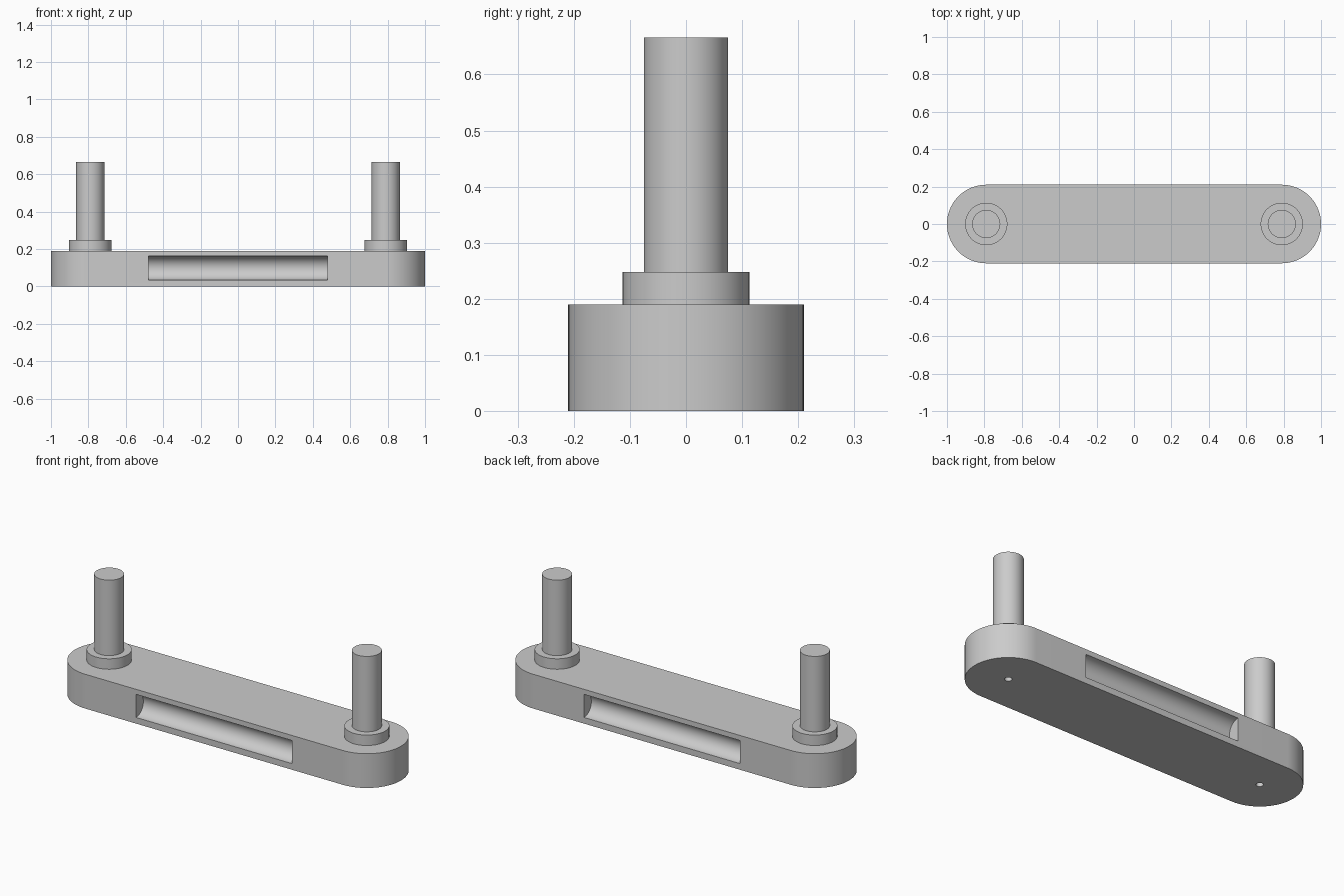
import bpy
import bmesh
import math
from mathutils import Matrix, Vector

cube = bpy.data.objects.get("Cube")
if cube:
    bpy.data.objects.remove(cube, do_unlink=True)

HALF = 0.79      # distance from the middle to each peg
RADIUS = 0.21    # rounded end of the bar
HEIGHT = 0.19    # bar thickness

grey = bpy.data.materials.new("plain grey")
grey.use_nodes = True
grey.diffuse_color = (0.6, 0.6, 0.6, 1)
grey.node_tree.nodes["Principled BSDF"].inputs["Base Color"].default_value = grey.diffuse_color


def finish(bm, name):
    bmesh.ops.recalc_face_normals(bm, faces=bm.faces)
    mesh = bpy.data.meshes.new(name)
    bm.to_mesh(mesh)
    bm.free()
    mesh.materials.append(grey)
    obj = bpy.data.objects.new(name, mesh)
    bpy.context.collection.objects.link(obj)
    return obj


def cylinder(name, radius, length, centre, axis="Z", segments=64):
    bm = bmesh.new()
    turn = Matrix.Rotation(math.pi / 2, 4, "Y") if axis == "X" else Matrix()
    bmesh.ops.create_cone(bm, cap_ends=True, segments=segments, radius1=radius,
                          radius2=radius, depth=length,
                          matrix=Matrix.Translation(centre) @ turn)
    return finish(bm, name)


def smooth(obj):
    bpy.ops.object.select_all(action="DESELECT")
    obj.select_set(True)
    bpy.context.view_layer.objects.active = obj
    bpy.ops.object.shade_smooth_by_angle(angle=math.radians(30))


# Bar with two rounded ends
bm = bmesh.new()
steps = 48
outline = []
for side in (1, -1):
    for i in range(steps + 1):
        a = math.pi * (i / steps - 0.5)
        outline.append(bm.verts.new((side * (HALF + RADIUS * math.cos(a)),
                                     side * RADIUS * math.sin(a), 0)))
base = bm.faces.new(outline)
top = bmesh.ops.extrude_face_region(bm, geom=[base], use_keep_orig=True)["geom"]
bmesh.ops.translate(bm, verts=[v for v in top if isinstance(v, bmesh.types.BMVert)],
                    vec=Vector((0, 0, HEIGHT)))
bar = finish(bm, "bar")

# Half-round side grooves and small holes underneath
cutters = []
for side in (1, -1):
    cutters.append(cylinder("groove_cutter", 0.064, 0.956, (0, side * RADIUS, 0.098), "X"))
    cutters.append(cylinder("hole_cutter", 0.018, 0.2, (side * HALF, 0, 0), segments=32))
for cutter in cutters:
    cutter.hide_render = True
    cut = bar.modifiers.new("cut", "BOOLEAN")
    cut.operation = "DIFFERENCE"
    cut.solver = "EXACT"
    cut.object = cutter
bpy.context.view_layer.objects.active = bar
for cut in list(bar.modifiers):
    bpy.ops.object.modifier_apply(modifier=cut.name)
for cutter in cutters:
    bpy.data.objects.remove(cutter, do_unlink=True)
smooth(bar)

# Pegs standing on collars
for side, label in ((1, "left"), (-1, "right")):
    x = side * HALF
    smooth(cylinder(label + "_collar", 0.113, 0.058, (x, 0, HEIGHT + 0.029)))
    smooth(cylinder(label + "_peg", 0.075, 0.418, (x, 0, 0.457)))
